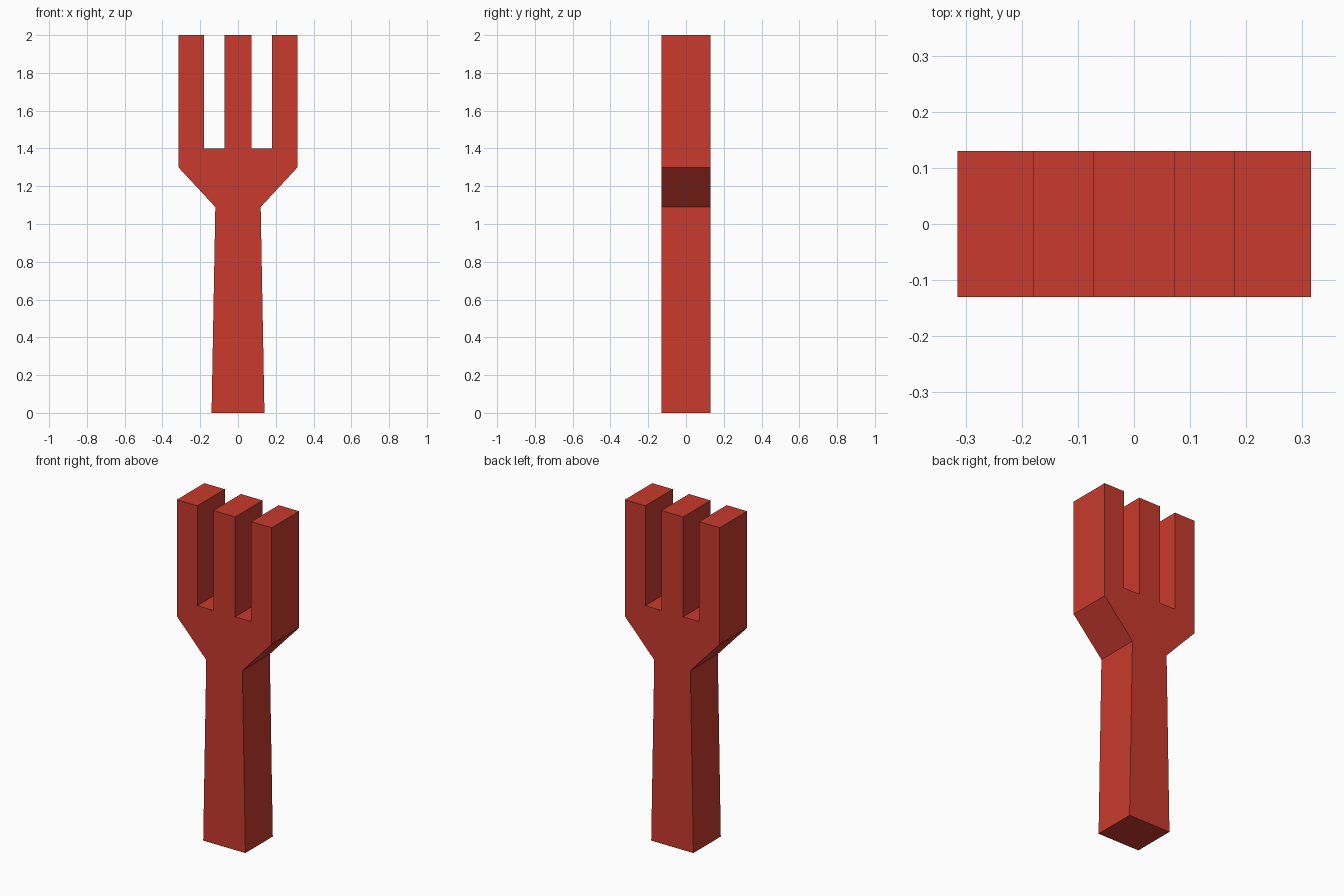
import bpy, bmesh

if "Cube" in bpy.data.objects:
    bpy.data.objects.remove(bpy.data.objects["Cube"])

DEPTH = 0.26

red = bpy.data.materials.new("red")
red.diffuse_color = (0.578, 0.042, 0.026, 1.0)
red.use_nodes = True
red.node_tree.nodes["Principled BSDF"].inputs["Base Color"].default_value = red.diffuse_color

# Right half of the fork outline (x, z), from base up round the tines
half = [(0.14, 0.0), (0.12, 1.09), (0.315, 1.30), (0.315, 2.0),
        (0.179, 2.0), (0.179, 1.40), (0.072, 1.40), (0.072, 2.0)]
outline = half + [(-x, z) for x, z in reversed(half)]

# Fork: mirrored outline extruded through its thickness
bm = bmesh.new()
face = bm.faces.new([bm.verts.new((x, -DEPTH / 2, z)) for x, z in outline])
ext = bmesh.ops.extrude_face_region(bm, geom=[face], use_keep_orig=True)
moved = [g for g in ext["geom"] if isinstance(g, bmesh.types.BMVert)]
bmesh.ops.translate(bm, verts=moved, vec=(0, DEPTH, 0))
bmesh.ops.recalc_face_normals(bm, faces=bm.faces[:])
bmesh.ops.triangulate(bm, faces=[f for f in bm.faces if len(f.verts) > 4])

mesh = bpy.data.meshes.new("fork")
bm.to_mesh(mesh)
bm.free()
mesh.materials.append(red)
fork = bpy.data.objects.new("fork", mesh)
bpy.context.collection.objects.link(fork)
